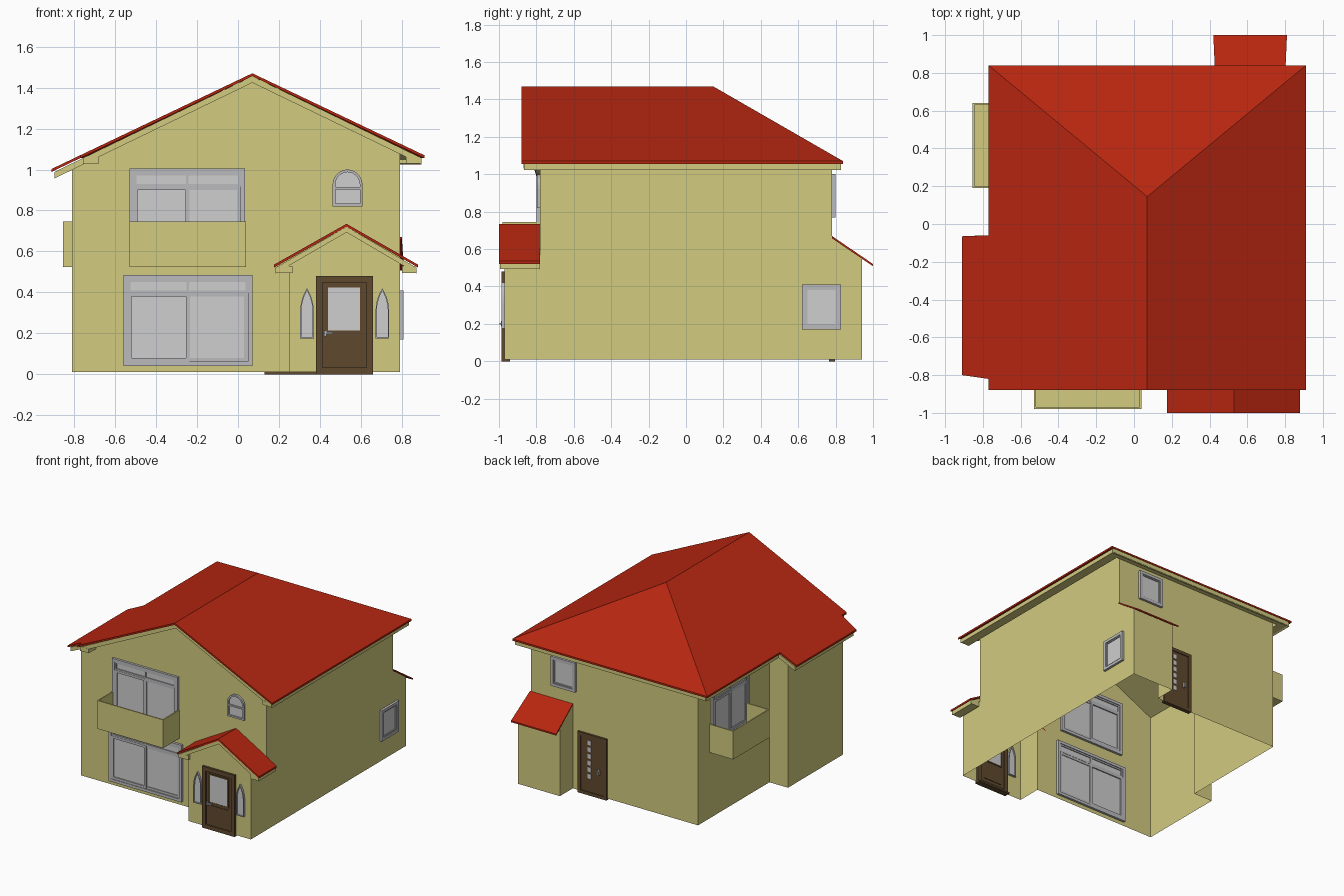
import bpy, bmesh, math
from mathutils import Matrix, Vector

if "Cube" in bpy.data.objects:
    bpy.data.objects.remove(bpy.data.objects["Cube"])


def material(name, rgb):
    m = bpy.data.materials.new(name)
    m.diffuse_color = (*rgb, 1)
    m.use_nodes = True
    m.node_tree.nodes["Principled BSDF"].inputs["Base Color"].default_value = m.diffuse_color
    return m


CREAM = material("cream_wall", (0.645, 0.595, 0.215))
RED = material("red_roof", (0.47, 0.019, 0.005))
FRAME = material("grey_frame", (0.50, 0.50, 0.52))
GLASS = material("pale_glass", (0.62, 0.62, 0.62))
BROWN = material("dark_wood", (0.115, 0.066, 0.027))
METAL = material("metal", (0.42, 0.44, 0.48))

# Wall placements: local x runs along the wall, local +y points indoors
FRONT = (0, (0, -0.78, 0))
PORCH = (0, (0, -0.97, 0))
RIGHT = (90, (0.79, 0, 0))
BACK = (180, (0, 0.78, 0))
LEFT = (-90, (-0.65, 0, 0))
WORLD = (0, (0, 0, 0))


def finish(name, bm, mat, place=WORLD, recalc=True):
    if recalc:
        bmesh.ops.recalc_face_normals(bm, faces=bm.faces)
    bm.transform(Matrix.Translation(place[1]) @ Matrix.Rotation(math.radians(place[0]), 4, 'Z'))
    me = bpy.data.meshes.new(name)
    bm.to_mesh(me)
    bm.free()
    me.materials.append(mat)
    ob = bpy.data.objects.new(name, me)
    bpy.context.collection.objects.link(ob)
    return ob


def boxes(name, mat, items, place=WORLD):
    """Each item: x0, x1, y0, y1, z0, z1"""
    bm = bmesh.new()
    for x0, x1, y0, y1, z0, z1 in items:
        m = Matrix.Translation(((x0 + x1) / 2, (y0 + y1) / 2, (z0 + z1) / 2))
        bmesh.ops.create_cube(bm, size=1, matrix=m @ Matrix.Diagonal((x1 - x0, y1 - y0, z1 - z0, 1)))
    return finish(name, bm, mat, place)


def polygons(name, mat, polys):
    bm = bmesh.new()
    for p in polys:
        bm.faces.new([bm.verts.new(v) for v in p])
    bmesh.ops.remove_doubles(bm, verts=bm.verts, dist=1e-4)
    return finish(name, bm, mat)


def slab(name, mat, verts, faces, drop, thick, scale=1.0, centre=(0, 0)):
    """Sheet of faces thickened straight down"""
    bm = bmesh.new()
    c = Vector((*centre, 0))
    top, low = [], []
    for v in verts:
        x, y = c.x + (v[0] - c.x) * scale, c.y + (v[1] - c.y) * scale
        top.append(bm.verts.new((x, y, v[2] - drop)))
        low.append(bm.verts.new((x, y, v[2] - drop - thick)))
    edges = {(f[i - 1], f[i]) for f in faces for i in range(len(f))}
    for f in faces:
        bm.faces.new([top[i] for i in f])
        bm.faces.new([low[i] for i in reversed(f)])
    for a, b in edges:
        if (b, a) not in edges:
            bm.faces.new((top[b], top[a], low[a], low[b]))
    return finish(name, bm, mat)


def border(x0, x1, z0, z1, w, d):
    """Four bars of a rectangular frame"""
    return [(x0, x0 + w, -d, d, z0, z1), (x1 - w, x1, -d, d, z0, z1),
            (x0 + w, x1 - w, -d, d, z0, z0 + w), (x0 + w, x1 - w, -d, d, z1 - w, z1)]


def window(name, place, x0, x1, z0, z1, double=True):
    bars = border(x0, x1, z0, z1, 0.022, 0.018)
    a, b, c, d = x0 + 0.022, x1 - 0.022, z0 + 0.022, z1 - 0.022
    if double:
        mid, t = (a + b) / 2, d - 0.065
        bars += border(a, mid + 0.008, c, t, 0.018, 0.014)
        bars += border(mid - 0.008, b, c, t, 0.018, 0.010)
        bars += border(a, b, t, d, 0.012, 0.012)
        bars.append((mid - 0.006, mid + 0.006, -0.012, 0.012, t, d))
    else:
        bars += border(a, b, c, d, 0.008, 0.012)
    boxes(name + "_frame", FRAME, bars, place)
    boxes(name + "_glass", GLASS, [(a, b, -0.005, 0.005, c, d)], place)


def arch(cx, w, z0, zs, zt, k, n=7):
    """Arched outline; k = 0.5 is round, k = 1 is pointed"""
    s = [math.sin(i / n * math.pi / 2) for i in range(n + 1)]
    side = [(w * max(0, 1 - q * q) ** k, zs + (zt - zs) * q) for q in s[:-1]]
    pts = [(w, z0)] + side
    return ([(cx + x, z) for x, z in pts] + [(cx, zt)]
            + [(cx - x, z) for x, z in reversed(pts)])


def arch_window(name, place, cx, w, z0, zs, zt, k, b):
    outer = arch(cx, w, z0, zs, zt, k)
    inner = arch(cx, w - b, z0 + b, zs, zt - b * (1 if k < 1 else 2), k)
    bm = bmesh.new()
    rings = [[bm.verts.new((x, y, z)) for x, z in loop]
             for loop, y in ((outer, -0.016), (inner, -0.016), (inner, 0.016), (outer, 0.016))]
    for i in range(len(outer)):
        for r in range(4):
            p, q = rings[r], rings[(r + 1) % 4]
            bm.faces.new((p[i - 1], p[i], q[i], q[i - 1]))
    finish(name + "_frame", bm, FRAME, place)
    bm = bmesh.new()
    for y in (-0.006, 0.006):
        bm.faces.new([bm.verts.new((x, y, z)) for x, z in (inner if y < 0 else inner[::-1])])
    finish(name + "_glass", bm, GLASS, place, recalc=False)


# Walls: one open-bottomed shell with porch, rear lean-to and left wing
B = 0.01
front = [(-.81, B), (.25, B), (.25, .54), (.53, .70), (.79, .55), (.79, 1.09), (.07, 1.435), (-.81, 1.015)]
porch = [(.25, B), (.79, B), (.79, .55), (.53, .70), (.25, .54)]
right = [(-.97, B), (.94, B), (.94, .55), (.78, .665), (.78, 1.075), (.73, 1.09),
         (-.78, 1.09), (-.78, .55), (-.97, .55)]
back = [(.43, B), (.43, .665), (.79, .665), (.79, 1.07), (-.65, 1.07), (-.65, B)]
polygons("house_walls", CREAM, [
    [(x, -.78, z) for x, z in front],
    [(x, -.97, z) for x, z in porch],
    [(.79, y, z) for y, z in right],
    [(x, .78, z) for x, z in back],
    [(.25, -.78, B), (.25, -.97, B), (.25, -.97, .54), (.25, -.78, .54)],
    [(.79, .94, B), (.43, .94, B), (.43, .94, .55), (.79, .94, .55)],
    [(.43, .94, B), (.43, .78, B), (.43, .78, .665), (.43, .94, .55)],
    [(-.65, .78, B), (-.65, -.10, B), (-.65, -.10, 1.07), (-.65, .78, 1.07)],
    [(-.65, -.10, B), (-.81, -.10, B), (-.81, -.10, 1.015), (-.65, -.10, 1.09)],
    [(-.81, -.10, B), (-.81, -.78, B), (-.81, -.78, 1.015), (-.81, -.10, 1.015)],
])

# Main roof: front gable, rear hip, left side carried out over the wing
roof_v = [(.07, -.88, 1.47), (.07, .145, 1.47), (.91, -.88, 1.07), (.91, .84, 1.07), (-.77, .84, 1.07),
          (-.77, -.06, 1.07), (-.91, -.065, 1.003), (-.91, -.80, 1.003), (-.77, -.82, 1.07), (-.77, -.88, 1.07)]
roof_f = [(0, 2, 3, 1), (1, 3, 4), (0, 1, 4, 5, 6, 7, 8, 9)]
slab("main_roof_tiles", RED, roof_v, roof_f, 0, 0.014)
slab("main_roof_lining", CREAM, roof_v, roof_f, 0.014, 0.032, 0.985, (.07, 0))
boxes("main_eaves", CREAM, [
    (.82, .888, -.868, .83, 1.03, 1.064), (-.75, .82, .785, .83, 1.03, 1.064),
    (-.75, -.68, -.868, -.78, 1.03, 1.064), (-.75, -.68, -.06, .785, 1.03, 1.064)])

# Porch roof
porch_v = [(.53, -1, .735), (.53, -.78, .735), (.88, -1, .535), (.88, -.78, .535),
           (.175, -1, .535), (.175, -.78, .535)]
porch_f = [(0, 2, 3, 1), (0, 1, 5, 4)]
slab("porch_roof_tiles", RED, porch_v, porch_f, 0, 0.014)
slab("porch_roof_lining", CREAM, porch_v, porch_f, 0.014, 0.028, 0.975, (.53, -.78))
boxes("porch_eaves", CREAM, [(.19, .265, -.99, -.78, .495, .53), (.80, .868, -.99, -.78, .495, .53)])

# Rear lean-to roof
slab("lean_to_roof", RED, [(.43, .78, .67), (.80, .78, .67), (.81, 1, .52), (.42, 1, .52)],
     [(0, 3, 2, 1)], 0, 0.012)

# Balconies: thin-walled open boxes
for name, place, x0, x1, depth in (("front_balcony", FRONT, -.53, .04, .20),
                                   ("left_balcony", LEFT, -.64, -.19, .205)):
    boxes(name, CREAM, [(x0, x1, -depth, -depth + .01, .525, .745),
                        (x0, x0 + .01, -depth + .01, 0, .525, .745),
                        (x1 - .01, x1, -depth + .01, 0, .525, .745),
                        (x0 + .01, x1 - .01, -depth + .01, 0, .525, .535)], place)

# Windows
window("front_lower_window", FRONT, -.56, .07, .04, .485)
window("front_upper_window", FRONT, -.53, .035, .58, 1.005)
window("left_window", LEFT, -.62, -.17, .58, 1.005)
window("right_window", RIGHT, .62, .83, .17, .41, False)
window("back_window", BACK, -.61, -.40, .77, 1.0, False)
arch_window("round_top_window", FRONT, .535, .073, .82, .925, 1.0, 0.5, .013)
boxes("round_top_window_bar", FRAME, [(.475, .595, -.014, .014, .902, .914)], FRONT)
for side, cx in (("left", .337), ("right", .705)):
    arch_window("porch_%s_window" % side, PORCH, cx, .033, .175, .31, .42, 1, .006)

# Front door
boxes("front_door", BROWN, border(.38, .66, 0, .48, .032, .016) + [
    (.412, .628, -.008, .008, .03, .448), (.44, .60, -.012, .012, .06, .19)]
    + border(.43, .605, .205, .435, .01, .013) + [(.38, .66, -.012, .03, 0, .012)], PORCH)
boxes("front_door_glass", GLASS, [(.44, .595, -.011, .011, .215, .425)], PORCH)
boxes("front_door_handle", METAL, [(.42, .432, -.02, -.008, .185, .215),
                                   (.42, .465, -.026, -.016, .196, .206)], PORCH)

# Back door with a column of small panes
boxes("back_door", BROWN, border(-.38, -.13, 0, .475, .025, .016)
      + [(-.355, -.155, -.009, .009, .02, .45)], BACK)
boxes("back_door_panes", GLASS,
      [(-.295, -.265, -.012, .012, .13 + i * .052, .165 + i * .052) for i in range(6)], BACK)
boxes("back_door_handle", METAL, [(-.205, -.19, -.026, -.008, .18, .22)], BACK)
